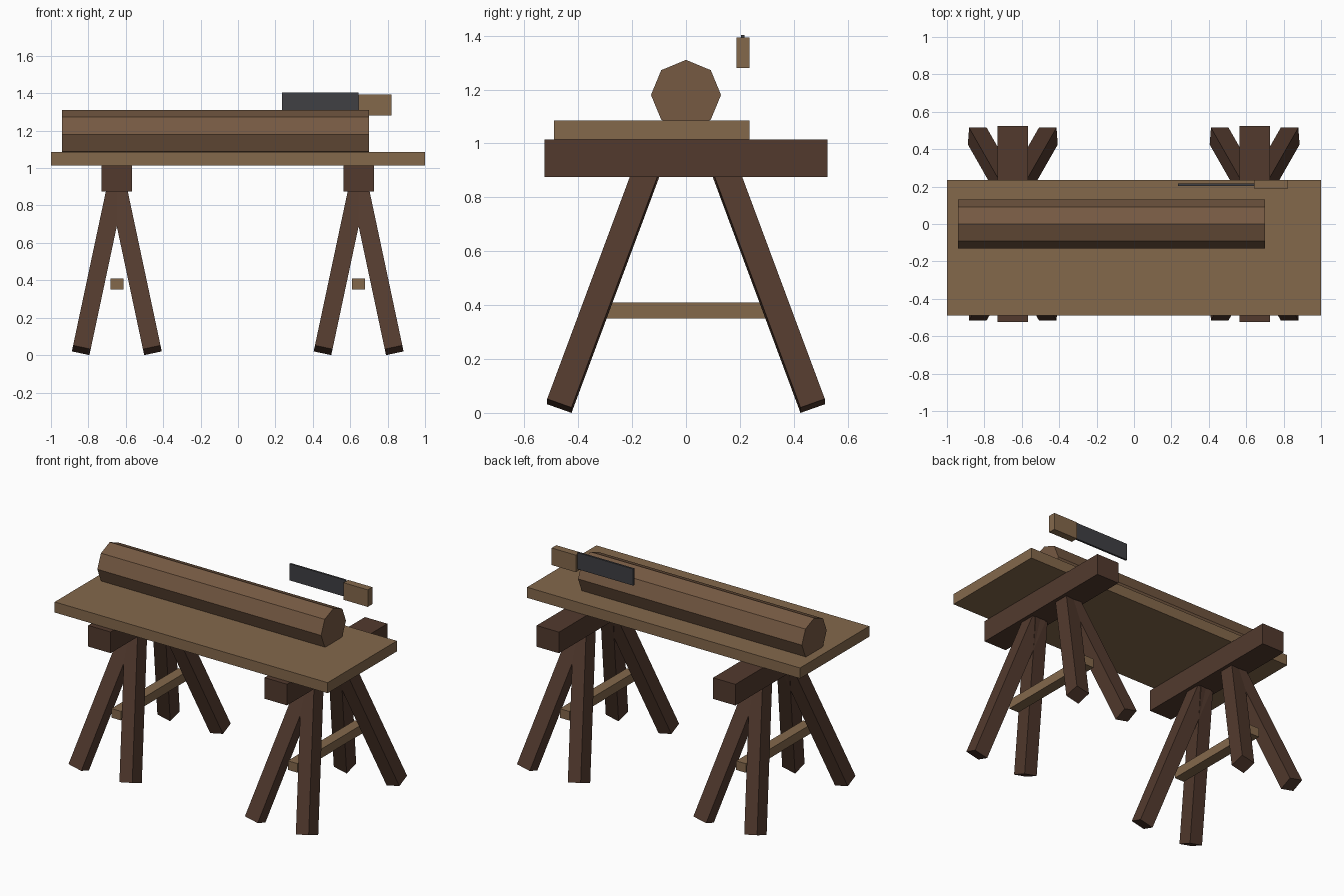
import bpy
from math import radians, sin, cos, pi
from mathutils import Euler, Vector

if "Cube" in bpy.data.objects:
    bpy.data.objects.remove(bpy.data.objects["Cube"])


def mat(name, rgb):
    m = bpy.data.materials.new(name)
    m.diffuse_color = (*rgb, 1)
    m.use_nodes = True
    m.node_tree.nodes["Principled BSDF"].inputs["Base Color"].default_value = m.diffuse_color
    return m


DARK = mat("dark_wood", (0.085, 0.042, 0.027))
PALE = mat("pale_wood", (0.23, 0.138, 0.071))
BARK = mat("bark", (0.18, 0.1, 0.055))
STEEL = mat("steel", (0.05, 0.05, 0.056))


def box(name, center, size, material, rot=(0, 0, 0)):
    bpy.ops.mesh.primitive_cube_add(size=1, location=center, rotation=rot)
    ob = bpy.context.object
    ob.name = name
    for v in ob.data.vertices:
        v.co = [c * s for c, s in zip(v.co, size)]
    ob.data.materials.append(material)
    return ob


def span(name, lo, hi, material):
    lo, hi = Vector(lo), Vector(hi)
    return box(name, (lo + hi) / 2, hi - lo, material)


# Plank top
span("plank_top", (-1, -0.49, 1.015), (1, 0.235, 1.085), PALE)

# Trestles: beam, stretcher and four splayed legs each
LEG, LENGTH = 0.096, 0.97
for side, cx in (("left", -0.648), ("right", 0.645)):
    span(side + "_beam", (cx - 0.082, -0.525, 0.875), (cx + 0.082, 0.525, 1.015), DARK)
    span(side + "_stretcher", (cx - 0.035, -0.35, 0.35), (cx + 0.035, 0.35, 0.41), PALE)
    for sx in (-1, 1):
        for sy in (-1, 1):
            rot = Euler((sy * radians(20), -sx * radians(12), 0))
            foot = Vector((cx + sx * 0.19, sy * 0.47, 0.026))
            axis = rot.to_matrix() @ Vector((0, 0, 1))
            box(side + "_leg", foot + axis * LENGTH / 2, (LEG, LEG, LENGTH), DARK, rot)

# Eight-sided log lying along x, sunk slightly into the plank
R, X0, X1 = 0.13, -0.94, 0.70
ring = [(R * cos(i * pi / 4), 1.18 + R * sin(i * pi / 4)) for i in range(8)]
verts = [(x, y, z) for x in (X0, X1) for y, z in ring]
faces = [(i, (i + 1) % 8, 8 + (i + 1) % 8, 8 + i) for i in range(8)]
faces = [f[::-1] for f in faces] + [tuple(range(7, -1, -1)), tuple(range(8, 16))]
faces[:8] = [f[::-1] for f in faces[:8]]
mesh = bpy.data.meshes.new("log")
mesh.from_pydata(verts, [], faces)
mesh.materials.append(BARK)
log = bpy.data.objects.new("log", mesh)
bpy.context.collection.objects.link(log)
bpy.context.view_layer.objects.active = log
bpy.ops.object.select_all(action='DESELECT')
log.select_set(True)
bpy.ops.object.mode_set(mode='EDIT')
bpy.ops.mesh.select_all(action='SELECT')
bpy.ops.mesh.normals_make_consistent(inside=False)
bpy.ops.object.mode_set(mode='OBJECT')

# Hand saw
span("saw_blade", (0.235, 0.204, 1.293), (0.645, 0.217, 1.403), STEEL)
span("saw_handle", (0.643, 0.187, 1.28), (0.82, 0.235, 1.393), PALE)
